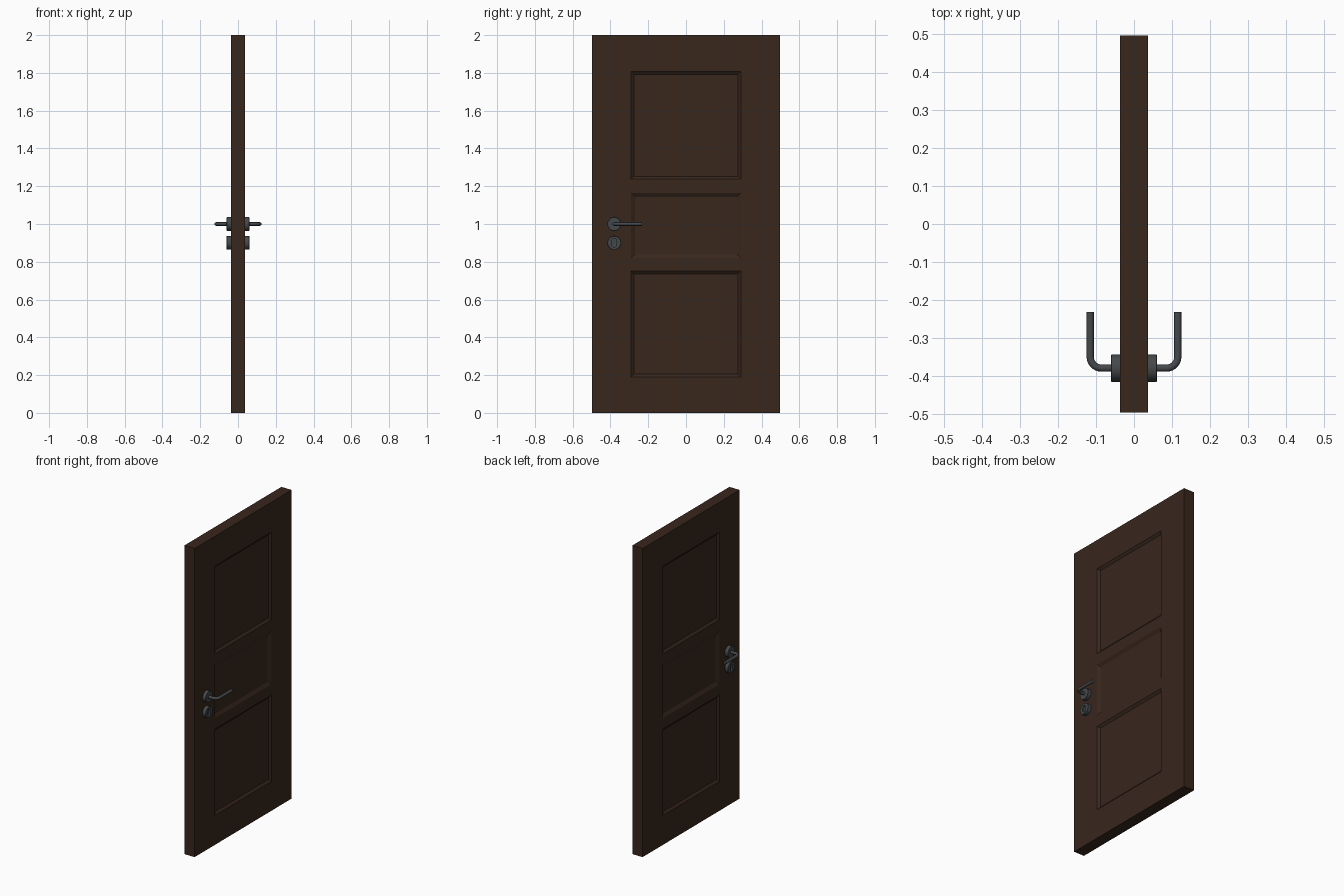
import bpy, bmesh
from math import cos, sin, pi
from mathutils import Vector

if "Cube" in bpy.data.objects:
    bpy.data.objects.remove(bpy.data.objects["Cube"])


def material(name, rgb):
    m = bpy.data.materials.new(name)
    m.diffuse_color = (*rgb, 1)
    m.use_nodes = True
    m.node_tree.nodes["Principled BSDF"].inputs["Base Color"].default_value = m.diffuse_color
    return m


WOOD = material("dark_wood", (0.04, 0.02, 0.012))
METAL = material("dark_metal", (0.06, 0.065, 0.07))
HALF_T, HALF_W, LOCK_Y = 0.037, 0.497, -0.38


def finish(bm, name, mat, smooth=False):
    bmesh.ops.remove_doubles(bm, verts=bm.verts, dist=1e-5)
    bmesh.ops.recalc_face_normals(bm, faces=bm.faces)
    me = bpy.data.meshes.new(name)
    bm.to_mesh(me)
    bm.free()
    me.materials.append(mat)
    ob = bpy.data.objects.new(name, me)
    bpy.context.collection.objects.link(ob)
    if smooth:
        bpy.ops.object.select_all(action='DESELECT')
        ob.select_set(True)
        bpy.context.view_layer.objects.active = ob
        bpy.ops.object.shade_smooth_by_angle(angle=0.6)


def loft(bm, rings, cap_start=True):
    # skin closed rings of equal point count, capping the ends
    loops = [[bm.verts.new(p) for p in r] for r in rings]
    for a, b in zip(loops, loops[1:]):
        for i in range(len(a)):
            j = (i + 1) % len(a)
            bm.faces.new((a[i], a[j], b[j], b[i]))
    if cap_start:
        bm.faces.new(loops[0])
    bm.faces.new(loops[-1])


# door leaf: box cut into a grid, with three sunk panels on each face
bm = bmesh.new()
bmesh.ops.create_cube(bm, size=1)
for v in bm.verts:
    v.co = (v.co.x * 2 * HALF_T, v.co.y * 2 * HALF_W, v.co.z * 2 + 1)
cuts = [((0, y, 0), (0, 1, 0)) for y in (-0.29, 0.29)]
cuts += [((0, 0, z), (0, 0, 1)) for z in (0.19, 0.75, 0.82, 1.165, 1.237, 1.807)]
for co, no in cuts:
    bmesh.ops.bisect_plane(bm, geom=bm.verts[:] + bm.edges[:] + bm.faces[:],
                           plane_co=co, plane_no=no)
bm.normal_update()
for lo, hi, width in ((0.19, 0.75, 0.022), (0.82, 1.165, 0.03), (1.237, 1.807, 0.022)):
    panel = [f for f in bm.faces if abs(f.normal.x) > 0.9
             and abs(f.calc_center_median().y) < 0.2
             and lo < f.calc_center_median().z < hi]
    bmesh.ops.inset_individual(bm, faces=panel, thickness=width, depth=-0.012)
finish(bm, "door_leaf", WOOD)


def ring(x, z, r, slot=0, n=48):
    # circle facing x, stretched to a capsule by slot
    pts = []
    for i in range(n):
        a = 2 * pi * (i + 0.5) / n
        pts.append((x, LOCK_Y + r * cos(a), z + r * sin(a) + (slot if sin(a) > 0 else -slot)))
    return pts


def lever_ring(center, tangent, r=0.0095, n=20):
    side = Vector((tangent.y, -tangent.x, 0))
    return [center + r * (cos(2 * pi * i / n) * side + sin(2 * pi * i / n) * Vector((0, 0, 1)))
            for i in range(n)]


for s, face in ((1, "right"), (-1, "left")):
    # handle rose
    bm = bmesh.new()
    loft(bm, [ring(s * x, 1.0, r) for x, r in ((HALF_T - 0.005, 0.036), (0.059, 0.036), (0.06, 0.035))])
    finish(bm, face + "_handle_rose", METAL, True)

    # keyhole rose with a sunk slot
    bm = bmesh.new()
    loft(bm, [ring(s * (HALF_T - 0.005), 0.9, 0.036), ring(s * 0.059, 0.9, 0.036),
              ring(s * 0.06, 0.9, 0.035), ring(s * 0.06, 0.9, 0.012, 0.011),
              ring(s * 0.05, 0.9, 0.012, 0.011)])
    finish(bm, face + "_keyhole_rose", METAL, True)

    # lever: straight neck, quarter bend, straight grip
    bend, grip_x = 0.03, 0.1155
    path = [(Vector((s * 0.05, LOCK_Y, 1)), Vector((s, 0, 0)))]
    for i in range(9):
        a = i / 8 * pi / 2
        path.append((Vector((s * (grip_x - bend + bend * sin(a)), LOCK_Y + bend - bend * cos(a), 1)),
                     Vector((s * cos(a), sin(a), 0))))
    path.append((Vector((s * grip_x, -0.232, 1)), Vector((0, 1, 0))))
    bm = bmesh.new()
    loft(bm, [lever_ring(c, t) for c, t in path])
    finish(bm, face + "_lever", METAL, True)
